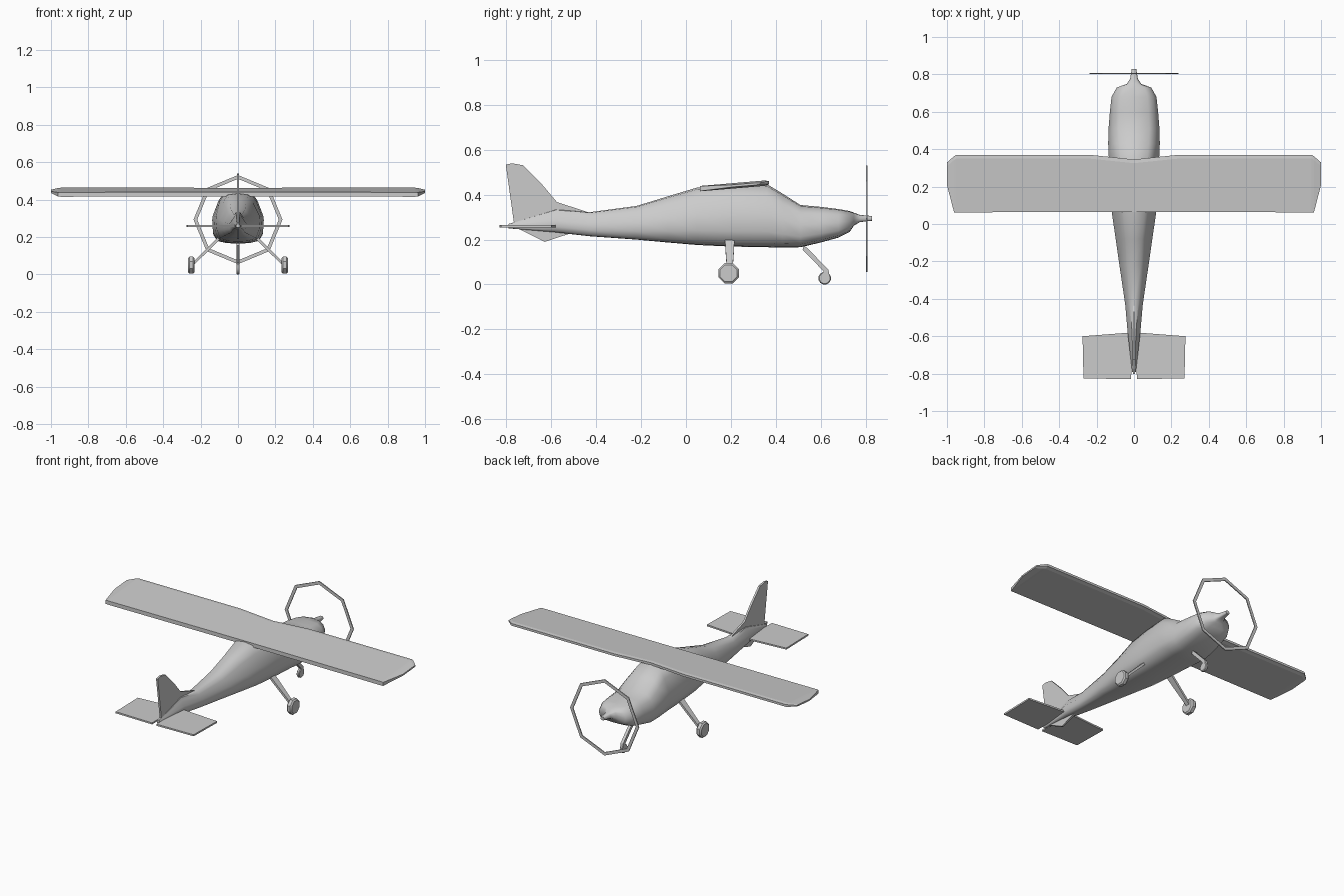
import bpy, bmesh, math
from mathutils import Vector, Matrix

if "Cube" in bpy.data.objects:
    bpy.data.objects.remove(bpy.data.objects["Cube"])


def finish(name, bm, smooth=None):
    bmesh.ops.recalc_face_normals(bm, faces=bm.faces)
    me = bpy.data.meshes.new(name)
    bm.to_mesh(me)
    bm.free()
    ob = bpy.data.objects.new(name, me)
    bpy.context.collection.objects.link(ob)
    if smooth:
        bpy.ops.object.select_all(action='DESELECT')
        ob.select_set(True)
        bpy.context.view_layer.objects.active = ob
        bpy.ops.object.shade_smooth_by_angle(angle=math.radians(smooth))
    return ob


def loft(name, rings, smooth=None):
    """Skin a list of equal-length point rings and cap both ends."""
    bm = bmesh.new()
    vs = [[bm.verts.new(p) for p in r] for r in rings]
    n = len(vs[0])
    for a, b in zip(vs, vs[1:]):
        for i in range(n):
            j = (i + 1) % n
            bm.faces.new((a[i], a[j], b[j], b[i]))
    bm.faces.new(vs[0])
    bm.faces.new(vs[-1])
    return finish(name, bm, smooth)


def side_plate(name, outline, half):
    """Upright plate from a (y, z) outline."""
    return loft(name, [[(x, y, z) for y, z in outline] for x in (-half, half)])


def wheel(name, x, y, z, r, w, sides):
    bm = bmesh.new()
    rot = Matrix.Rotation(math.pi / 2, 4, 'Y') @ Matrix.Rotation(math.pi / sides, 4, 'Z')
    bmesh.ops.create_cone(bm, cap_ends=True, segments=sides, radius1=r, radius2=r,
                          depth=w, matrix=Matrix.Translation((x, y, z)) @ rot)
    caps = [e for e in bm.edges if any(len(f.verts) > 4 for f in e.link_faces)]
    bmesh.ops.bevel(bm, geom=caps, offset=w * 0.22, segments=1, affect='EDGES')
    return finish(name, bm, 40)


# fuselage: stations of y, half width, bottom z, top z, roof narrowing
stations = [
    (-0.79, 0.010, 0.250, 0.270, 1.0), (-0.58, 0.034, 0.232, 0.335, 0.5),
    (-0.43, 0.047, 0.215, 0.322, 0.8), (-0.22, 0.078, 0.200, 0.350, 0.8),
    (-0.08, 0.098, 0.187, 0.393, 0.75), (0.05, 0.117, 0.176, 0.432, 0.8),
    (0.20, 0.127, 0.169, 0.442, 0.9), (0.36, 0.135, 0.166, 0.447, 0.9),
    (0.43, 0.138, 0.165, 0.405, 0.95), (0.51, 0.136, 0.166, 0.354, 1.0),
    (0.60, 0.129, 0.187, 0.346, 1.0), (0.68, 0.120, 0.209, 0.336, 1.0),
    (0.73, 0.092, 0.235, 0.327, 1.0), (0.748, 0.040, 0.262, 0.320, 1.0),
    (0.775, 0.021, 0.278, 0.310, 1.0), (0.828, 0.012, 0.284, 0.305, 1.0)]
half_section = [(0, 1), (0.6, 0.94), (0.86, 0.62), (1, 0.05), (0.97, -0.5), (0.82, -0.86), (0.45, -0.98), (0, -1)]
section = half_section + [(-x, z) for x, z in half_section[-2:0:-1]]
rings = []
for y, w, lo, hi, k in stations:
    mid, h = (lo + hi) / 2, (hi - lo) / 2
    rings.append([(x * w * (k if z > 0.1 else 1), y, mid + z * h) for x, z in section])
loft("fuselage", rings, 55)

# wing: stations of x, rear y, front y, thickness
half_wing = [(0, 0.065, 0.345, 0.024), (0.24, 0.065, 0.37, 0.024),
             (0.95, 0.062, 0.37, 0.024), (0.962, 0.062, 0.362, 0.022), (0.999, 0.205, 0.33, 0.010)]
wing = [(-x, a, b, t) for x, a, b, t in half_wing[:0:-1]] + half_wing


def wing_z(y):
    return 0.427 + (y - 0.06) * 0.084


rings = []
for x, a, b, t in wing:
    m = b - 0.02
    rings.append([(x, a, wing_z(a) - t / 2), (x, m, wing_z(m) - t / 2), (x, b, wing_z(b) - t / 4),
                  (x, b, wing_z(b) + t / 3), (x, m, wing_z(m) + t / 2), (x, a, wing_z(a) + t / 2)])
loft("wing", rings)

# tail surfaces
for s, side in ((1, "right"), (-1, "left")):
    outline = [(0.012, -0.58), (0.275, -0.60), (0.27, -0.825), (0.015, -0.83)]
    loft(side + "_tailplane", [[(s * x, y, z) for x, y in outline] for z in (0.254, 0.264)])
side_plate("tail_fin", [(-0.765, 0.262), (-0.803, 0.534), (-0.775, 0.54), (-0.725, 0.531),
                        (-0.64, 0.444), (-0.575, 0.367), (-0.43, 0.32), (-0.50, 0.27)], 0.006)
side_plate("ventral_fin", [(-0.765, 0.258), (-0.63, 0.19), (-0.52, 0.226), (-0.55, 0.26)], 0.006)

# propeller disc ring
bm = bmesh.new()
loops = []
for r, y in ((0.238, 0.802), (0.238, 0.808), (0.218, 0.808), (0.218, 0.802)):
    loops.append([bm.verts.new((r * math.sin(i * math.pi / 4), y, 0.293 + r * math.cos(i * math.pi / 4)))
                  for i in range(8)])
for k in range(4):
    a, b = loops[k], loops[(k + 1) % 4]
    for i in range(8):
        j = (i + 1) % 8
        bm.faces.new((a[i], a[j], b[j], b[i]))
finish("propeller_ring", bm)

# main landing gear
for s, side in ((1, "right"), (-1, "left")):
    leg = []
    for x, z, d in ((0.10, 0.195, 0.021), (0.14, 0.155, 0.019), (0.238, 0.058, 0.012)):
        leg.append([(s * (x - 0.005), 0.195 - d, z - 0.005), (s * (x + 0.005), 0.195 - d, z + 0.005),
                    (s * (x + 0.005), 0.195 + d, z + 0.005), (s * (x - 0.005), 0.195 + d, z - 0.005)])
    loft(side + "_main_leg", leg)
    wheel(side + "_main_wheel", s * 0.25, 0.19, 0.05, 0.049, 0.034, 8)

# nose gear
side_plate("nose_leg", [(0.52, 0.155), (0.525, 0.175), (0.545, 0.158), (0.635, 0.065),
                        (0.64, 0.035), (0.61, 0.03), (0.612, 0.06)], 0.009)
wheel("nose_wheel", 0, 0.618, 0.028, 0.0285, 0.018, 12)
